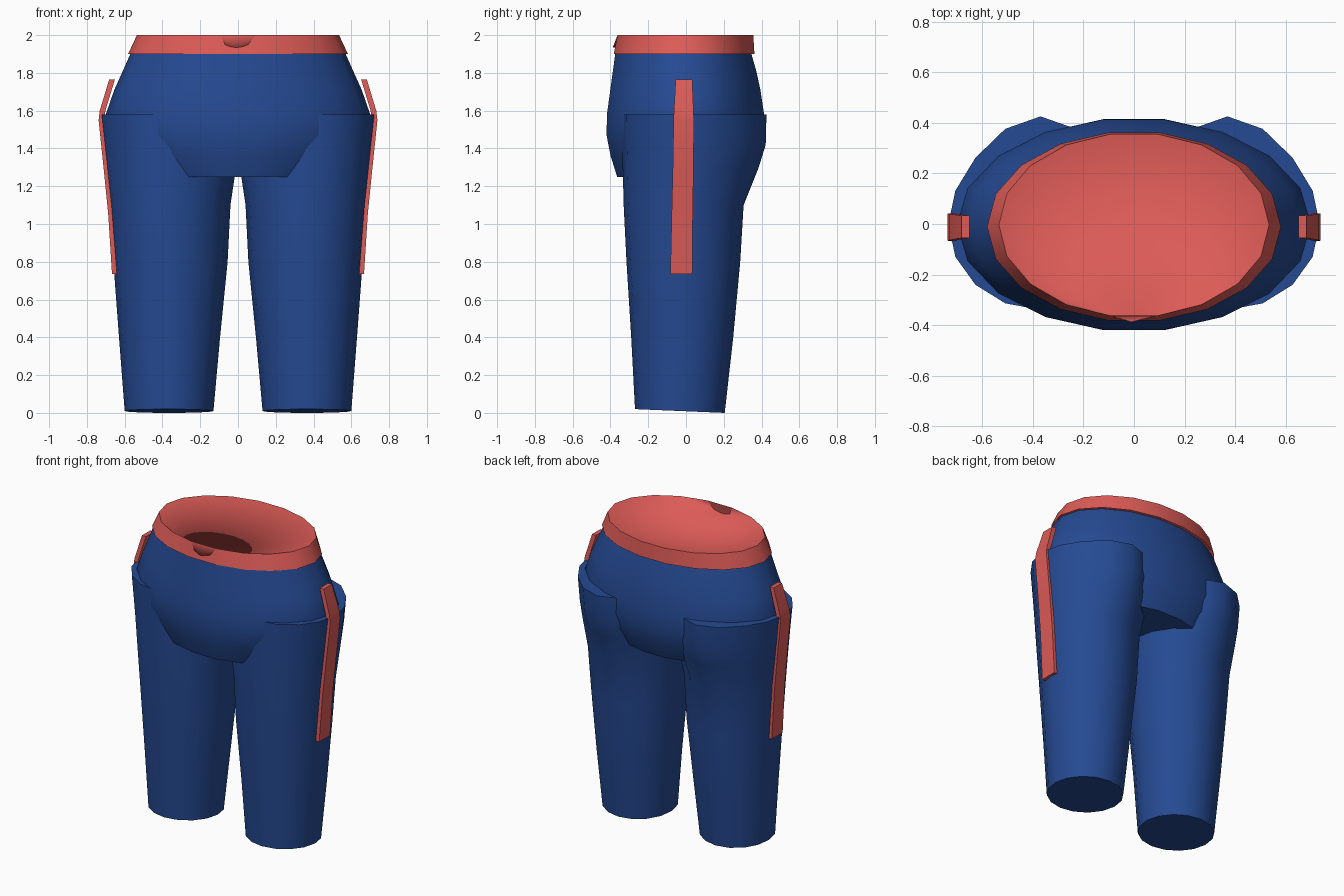
import bpy
import bmesh
from math import sin, cos, pi, radians

cube = bpy.data.objects.get("Cube")
if cube:
    bpy.data.objects.remove(cube, do_unlink=True)


def material(name, rgb):
    mat = bpy.data.materials.new(name)
    mat.use_nodes = True
    mat.diffuse_color = (*rgb, 1)
    mat.node_tree.nodes["Principled BSDF"].inputs["Base Color"].default_value = (*rgb, 1)
    return mat


BLUE = material("denim blue", (0.0185, 0.068, 0.29))
RED = material("trim red", (0.72, 0.105, 0.095))


def finish(name, bm, mat, angle=40):
    bmesh.ops.recalc_face_normals(bm, faces=bm.faces)
    mesh = bpy.data.meshes.new(name)
    bm.to_mesh(mesh)
    bm.free()
    mesh.materials.append(mat)
    obj = bpy.data.objects.new(name, mesh)
    bpy.context.collection.objects.link(obj)
    bpy.ops.object.select_all(action="DESELECT")
    obj.select_set(True)
    bpy.context.view_layer.objects.active = obj
    bpy.ops.object.shade_smooth_by_angle(angle=radians(angle))
    return obj


def ellipse(x0, x1, y0, y1, z, sides, bulge=0, tilt=0):
    """Ring of points inside the given bounds; bulge pushes the back out."""
    points = []
    for i in range(sides):
        a = 2 * pi * i / sides
        x = (x0 + x1) / 2 + (x1 - x0) / 2 * cos(a)
        y = (y0 + y1) / 2 + (y1 - y0) / 2 * sin(a) + bulge * max(0, sin(a)) ** 4
        points.append((x, y, z - tilt * sin(a)))
    return points


def loft(name, rings, mat, caps=True):
    bm = bmesh.new()
    loops = [[bm.verts.new(p) for p in ring] for ring in rings]
    for low, high in zip(loops, loops[1:]):
        for i in range(len(low)):
            j = (i + 1) % len(low)
            bm.faces.new((low[i], low[j], high[j], high[i]))
    if caps:
        bm.faces.new(loops[0][::-1])
        bm.faces.new(loops[-1])
    return finish(name, bm, mat)


# Hips: half width, front, back, height
HIPS = [(.50, -.37, .35, 1.25), (.62, -.405, .40, 1.36), (.685, -.427, .422, 1.47),
        (.70, -.425, .42, 1.58), (.655, -.407, .40, 1.71), (.61, -.393, .378, 1.81),
        (.57, -.38, .352, 1.9)]
loft("hips", [ellipse(-w, w, f, b, z, 18) for w, f, b, z in HIPS], BLUE)

# Waistband, with a shallow dished lining running down to the front
rim = ellipse(-.535, .535, -.368, .362, 2.0, 18)
loft("waistband", [ellipse(-.582, .582, -.388, .368, 1.9, 18), rim], RED, caps=False)
bm = bmesh.new()
edge = [bm.verts.new(p) for p in rim]
tip = bm.verts.new((-.01, -.388, 1.934))
for i, v in enumerate(edge):
    bm.faces.new((v, edge[(i + 1) % len(edge)], tip))
finish("waist_lining", bm, RED, 180)

# Legs: inner, outer, front, back, height, seat bulge
LEG = [(.13, .60, -.27, .205, .01, 0), (.095, .63, -.29, .25, .4, 0),
       (.055, .66, -.315, .287, .8, 0), (.04, .682, -.33, .305, 1.1, 0),
       (.01, .705, -.335, .33, 1.3, .055), (.005, .718, -.338, .34, 1.42, .082),
       (.005, .735, -.34, .34, 1.58, .086)]
# Side stripes: outer x, front, back, height
STRIPE = [(.667, -.083, .033, .735), (.687, -.076, .036, 1.05), (.712, -.07, .04, 1.3),
          (.738, -.066, .042, 1.55), (.732, -.064, .04, 1.6), (.682, -.055, .033, 1.765)]

for side, label in ((1, "left"), (-1, "right")):
    rings = [ellipse(side * a, side * b, f, k, z, 16, bulge, .01 if z < .1 else 0)
             for a, b, f, k, z, bulge in LEG]
    loft(label + "_leg", rings, BLUE)
    bands = [[(side * (x - .03), f, z), (side * x, f, z),
              (side * x, b, z), (side * (x - .03), b, z)] for x, f, b, z in STRIPE]
    loft(label + "_side_stripe", bands, RED)
